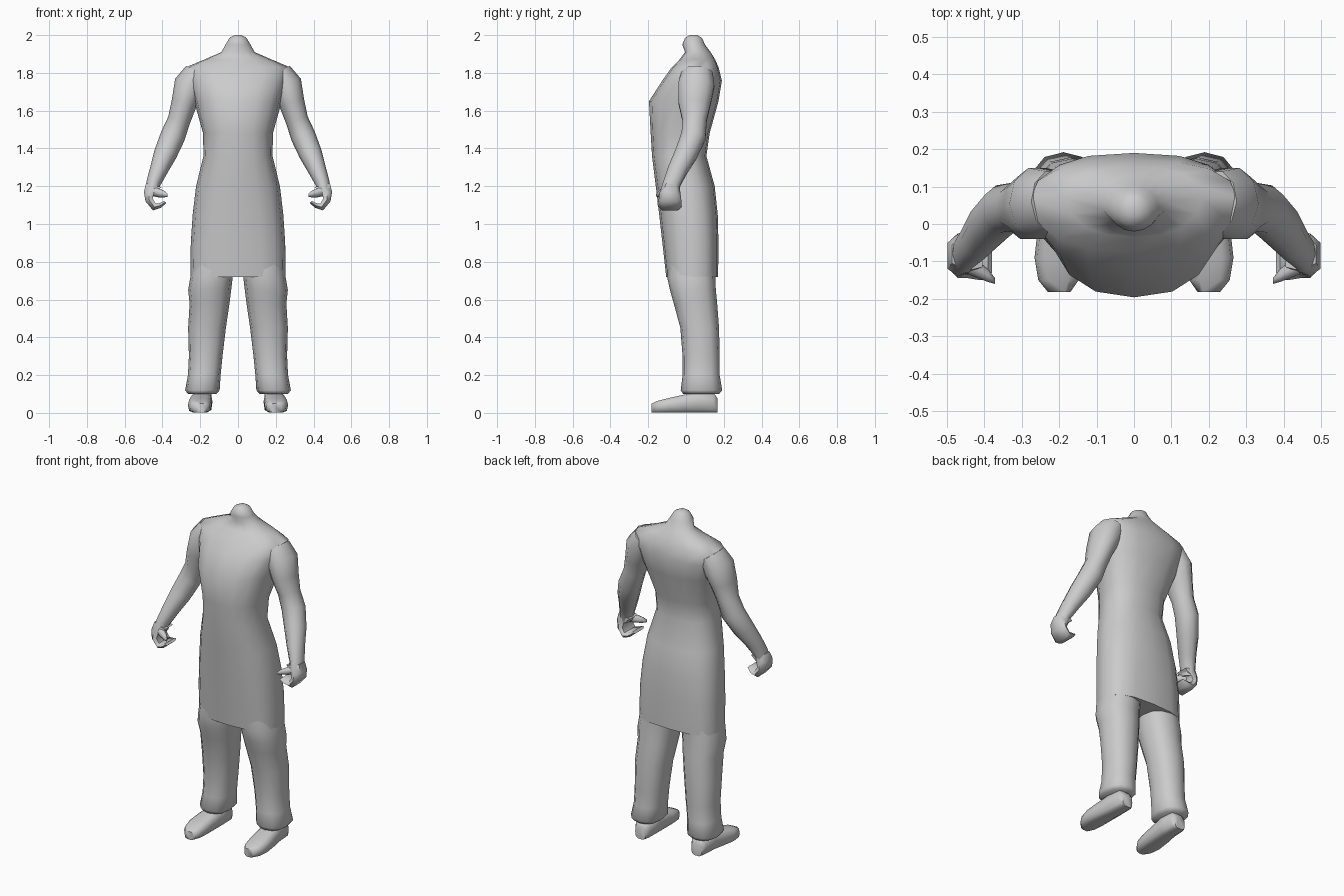
import bpy, bmesh, math
from mathutils import Vector

grey = bpy.data.materials.new("plain grey")
grey.diffuse_color = (0.6, 0.6, 0.6, 1)


def finish(name, bm, mirror, angle=60):
    bmesh.ops.recalc_face_normals(bm, faces=bm.faces)
    me = bpy.data.meshes.new(name)
    bm.to_mesh(me)
    bm.free()
    me.materials.append(grey)
    ob = bpy.data.objects.new(name, me)
    bpy.context.collection.objects.link(ob)
    if mirror:
        ob.modifiers.new("Mirror", 'MIRROR').use_clip = False
    bpy.ops.object.select_all(action='DESELECT')
    ob.select_set(True)
    bpy.context.view_layer.objects.active = ob
    bpy.ops.object.shade_smooth_by_angle(angle=math.radians(angle))
    return ob


def loft(name, rings, mirror=False, angle=60):
    """Skin a list of equal-length point rings and cap both ends."""
    bm = bmesh.new()
    vr = [[bm.verts.new(p) for p in r] for r in rings]
    n = len(vr[0])
    for a, b in zip(vr, vr[1:]):
        for i in range(n):
            j = (i + 1) % n
            bm.faces.new((a[i], a[j], b[j], b[i]))
    bm.faces.new(vr[0])
    bm.faces.new(vr[-1])
    return finish(name, bm, mirror, angle)


def rounded(n, power):
    """Unit superellipse outline."""
    for i in range(n):
        t = 2 * math.pi * i / n
        c, s = math.cos(t), math.sin(t)
        yield (math.copysign(abs(c) ** power, c), math.copysign(abs(s) ** power, s))


def level_ring(z, x0, x1, front, mid, back, n=12, power=1.0):
    cx, hw = (x0 + x1) / 2, (x1 - x0) / 2
    return [(cx + hw * u, mid + v * ((back - mid) if v > 0 else (mid - front)), z)
            for u, v in rounded(n, power)]


# Torso with long apron: height, half width, front, side line, back, squareness
torso = [
    (0.72, 0.252, -0.105, 0.04, 0.170, 0.70),
    (0.90, 0.250, -0.125, 0.04, 0.172, 0.75),
    (1.05, 0.240, -0.142, 0.03, 0.168, 0.80),
    (1.20, 0.222, -0.160, 0.01, 0.152, 0.85),
    (1.36, 0.183, -0.180, -0.02, 0.108, 0.85),
    (1.48, 0.185, -0.187, -0.01, 0.125, 0.85),
    (1.65, 0.232, -0.196, 0.04, 0.172, 0.85),
    (1.76, 0.262, -0.125, 0.06, 0.190, 0.80),
    (1.83, 0.275, -0.075, 0.07, 0.172, 0.85),
    (1.87, 0.180, -0.035, 0.07, 0.155, 0.90),
    (1.91, 0.088, -0.005, 0.06, 0.130, 1.0),
    (1.95, 0.066, -0.020, 0.04, 0.100, 1.0),
    (1.985, 0.045, -0.005, 0.04, 0.085, 1.0),
    (2.00, 0.018, 0.020, 0.04, 0.060, 1.0),
]
loft("torso_and_apron", [level_ring(z, -w, w, f, m, b, 16, p)
                         for z, w, f, m, b, p in torso])

# Trouser legs with flared hems
legs = [
    (0.85, 0.020, 0.235, -0.09, 0.04, 0.150),
    (0.72, 0.028, 0.252, -0.10, 0.04, 0.155),
    (0.65, 0.036, 0.264, -0.085, 0.04, 0.158),
    (0.58, 0.045, 0.256, -0.065, 0.05, 0.165),
    (0.45, 0.064, 0.264, -0.03, 0.07, 0.175),
    (0.30, 0.082, 0.260, -0.018, 0.08, 0.178),
    (0.20, 0.092, 0.265, -0.018, 0.08, 0.178),
    (0.12, 0.097, 0.280, -0.028, 0.08, 0.192),
    (0.10, 0.115, 0.265, -0.015, 0.08, 0.175),
]
loft("trouser_leg", [level_ring(*s, 12, 0.85) for s in legs], mirror=True)

# Shoes, lofted from heel to toe: y, centre x, half width, top
shoes = [
    (0.168, 0.188, 0.035, 0.075),
    (0.145, 0.188, 0.050, 0.110),
    (0.060, 0.190, 0.055, 0.115),
    (-0.010, 0.197, 0.060, 0.098),
    (-0.090, 0.203, 0.063, 0.080),
    (-0.150, 0.202, 0.054, 0.065),
    (-0.182, 0.200, 0.030, 0.050),
]
loft("shoe", [[(x + w * u, y, h / 2 * (1 + v)) for u, v in rounded(10, 0.6)]
              for y, x, w, h in shoes], mirror=True)

# Arms: centre x, y, z, radius across, radius front to back
arm = [
    (0.215, 0.060, 1.800, 0.070, 0.085),
    (0.255, 0.055, 1.735, 0.085, 0.100),
    (0.285, 0.045, 1.640, 0.068, 0.090),
    (0.312, 0.045, 1.550, 0.060, 0.068),
    (0.345, 0.040, 1.465, 0.066, 0.068),
    (0.385, 0.000, 1.370, 0.061, 0.062),
    (0.420, -0.045, 1.285, 0.048, 0.054),
    (0.448, -0.075, 1.215, 0.038, 0.048),
    (0.455, -0.085, 1.175, 0.034, 0.050),
]
rings = []
for i, (x, y, z, ra, rb) in enumerate(arm):
    p, q = arm[max(i - 1, 0)], arm[min(i + 1, len(arm) - 1)]
    t = (Vector(q[:3]) - Vector(p[:3])).normalized()
    a = Vector((0, 1, 0)).cross(t).normalized()
    b = t.cross(a)
    rings.append([Vector((x, y, z)) + a * ra * u + b * rb * v
                  for u, v in rounded(10, 1.0)])
loft("arm", rings, mirror=True)

# Half-closed hand: palm and fingers curl inward as a thick hook
hook = [  # outer x, z, inner x, z, front y, back y
    (0.487, 1.215, 0.405, 1.195, -0.125, -0.035),
    (0.498, 1.170, 0.445, 1.165, -0.140, -0.030),
    (0.490, 1.120, 0.452, 1.135, -0.145, -0.025),
    (0.450, 1.072, 0.436, 1.108, -0.145, -0.022),
    (0.410, 1.085, 0.416, 1.110, -0.150, -0.025),
    (0.380, 1.110, 0.390, 1.122, -0.150, -0.040),
]
loft("hand", [[(ox, f + .02, oz), (ox, b - .02, oz), ((ox + ix) / 2, b, (oz + iz) / 2),
               (ix, b - .01, iz), (ix, f + .01, iz), ((ox + ix) / 2, f, (oz + iz) / 2)]
              for ox, oz, ix, iz, f, b in hook], mirror=True)

# Thumb reaching inward above the fingers: x, y, z, radius
thumb = [(0.465, -0.095, 1.180, 0.030), (0.420, -0.120, 1.165, 0.024),
         (0.390, -0.138, 1.158, 0.017), (0.372, -0.152, 1.152, 0.008)]
loft("thumb", [[(x, y + r * u, z + r * v) for u, v in rounded(8, 1.0)]
               for x, y, z, r in thumb], mirror=True)
